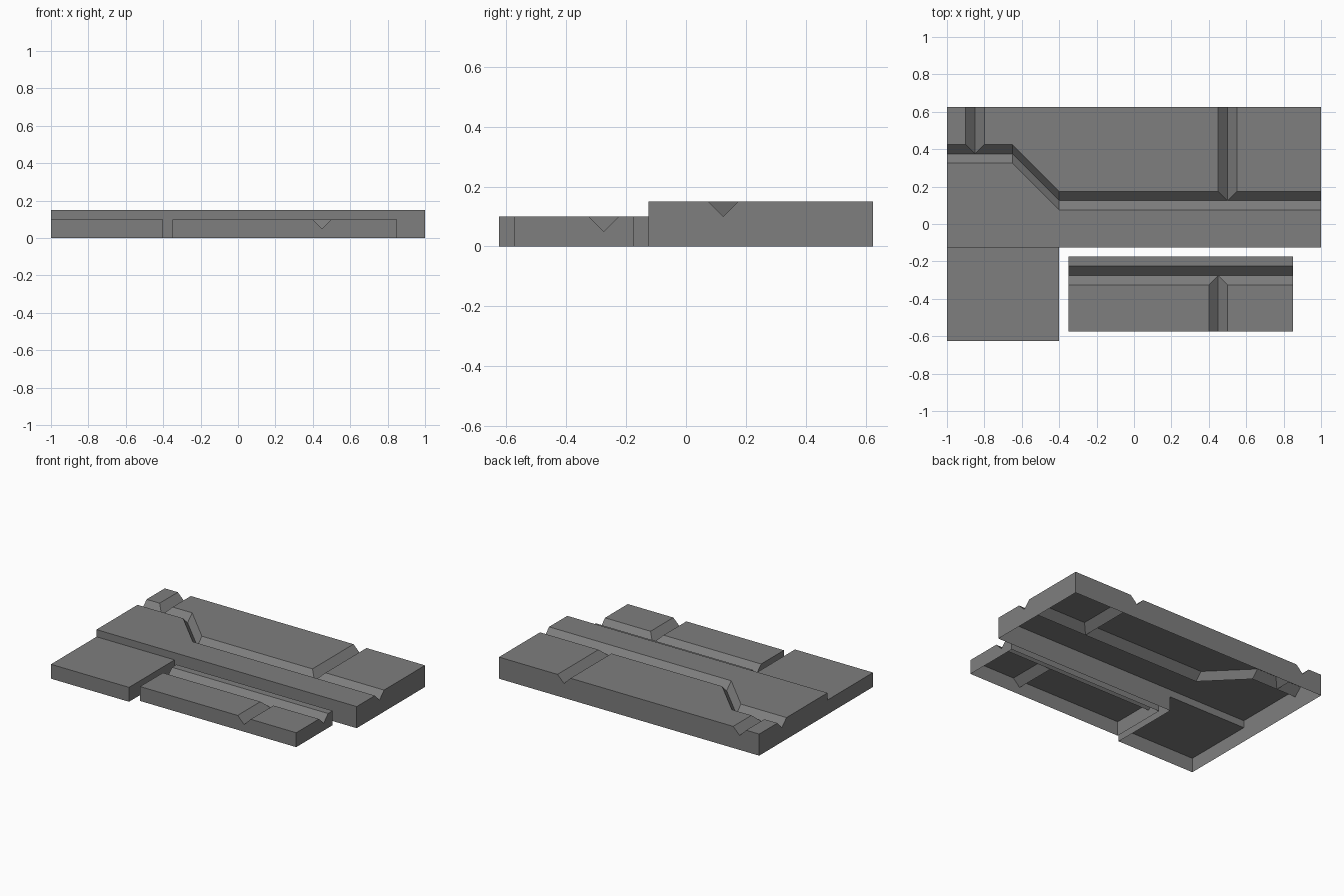
import bpy, bmesh

if "Cube" in bpy.data.objects:
    bpy.data.objects.remove(bpy.data.objects["Cube"])

W = 0.05      # groove half width and depth
OVER = 0.02   # cutter overshoot above the surface

grey = bpy.data.materials.new("dark_grey")
grey.diffuse_color = (0.21, 0.21, 0.21, 1)
grey.use_nodes = True
grey.node_tree.nodes["Principled BSDF"].inputs["Base Color"].default_value = grey.diffuse_color


def make_object(name, bm):
    bmesh.ops.recalc_face_normals(bm, faces=bm.faces)
    mesh = bpy.data.meshes.new(name)
    bm.to_mesh(mesh)
    bm.free()
    obj = bpy.data.objects.new(name, mesh)
    bpy.context.collection.objects.link(obj)
    return obj


def box(name, x0, x1, y0, y1, top):
    bm = bmesh.new()
    bmesh.ops.create_cube(bm, size=1)
    for v in bm.verts:
        v.co = (x1 if v.co.x > 0 else x0, y1 if v.co.y > 0 else y0, top if v.co.z > 0 else 0)
    obj = make_object(name, bm)
    obj.data.materials.append(grey)
    return obj


def groove(path, side, top):
    """V-shaped cutter swept along a path; side is the width direction."""
    bm = bmesh.new()
    rings = []
    r = W + OVER
    for x, y in path:
        section = [(-r, top + OVER), (0, top - W), (r, top + OVER)]
        rings.append([bm.verts.new((x + side[0] * s, y + side[1] * s, z)) for s, z in section])
    for a, b in zip(rings, rings[1:]):
        for i in range(3):
            j = (i + 1) % 3
            bm.faces.new((a[i], a[j], b[j], b[i]))
    bm.faces.new(rings[0])
    bm.faces.new(rings[-1])
    cutter = make_object("groove_cutter", bm)
    cutter.data.materials.append(grey)
    cutter.hide_render = True
    return cutter


def combine(obj, other, operation):
    bpy.context.view_layer.objects.active = obj
    mod = obj.modifiers.new("bool", "BOOLEAN")
    mod.operation = operation
    mod.solver = "EXACT"
    mod.object = other
    bpy.ops.object.modifier_apply(modifier=mod.name)
    bpy.data.objects.remove(other)


def open_underside(obj):
    """Remove the faces on the ground and merge coplanar leftovers."""
    bm = bmesh.new()
    bm.from_mesh(obj.data)
    bottom = [f for f in bm.faces if all(abs(v.co.z) < 1e-4 for v in f.verts)]
    bmesh.ops.delete(bm, geom=bottom, context="FACES")
    bmesh.ops.dissolve_limit(bm, angle_limit=0.01, verts=bm.verts, edges=bm.edges)
    bm.to_mesh(obj.data)
    bm.free()


ALONG_X, ALONG_Y = (0, 1), (1, 0)

# Main plate: stepped long groove with two branches to the back edge
T = 0.15
main = box("main_plate", -1, 1, -0.125, 0.625, T)
for cutter in (
    groove([(-1.1, 0.375), (-0.65, 0.375), (-0.4, 0.125), (1.1, 0.125)], ALONG_X, T),
    groove([(-0.85, 0.375), (-0.85, 0.7)], ALONG_Y, T),
    groove([(0.5, 0.125), (0.5, 0.7)], ALONG_Y, T),
):
    combine(main, cutter, "DIFFERENCE")

# Low plain plate merged into the front left, sharing one hollow
combine(main, box("side_plate", -1, -0.4, -0.625, 0, 0.1), "UNION")
open_underside(main)

# Separate small plate with a long groove and a branch to the front
T = 0.1
small = box("small_plate", -0.35, 0.85, -0.575, -0.175, T)
for cutter in (
    groove([(-0.45, -0.275), (0.95, -0.275)], ALONG_X, T),
    groove([(0.45, -0.275), (0.45, -0.65)], ALONG_Y, T),
):
    combine(small, cutter, "DIFFERENCE")
open_underside(small)
